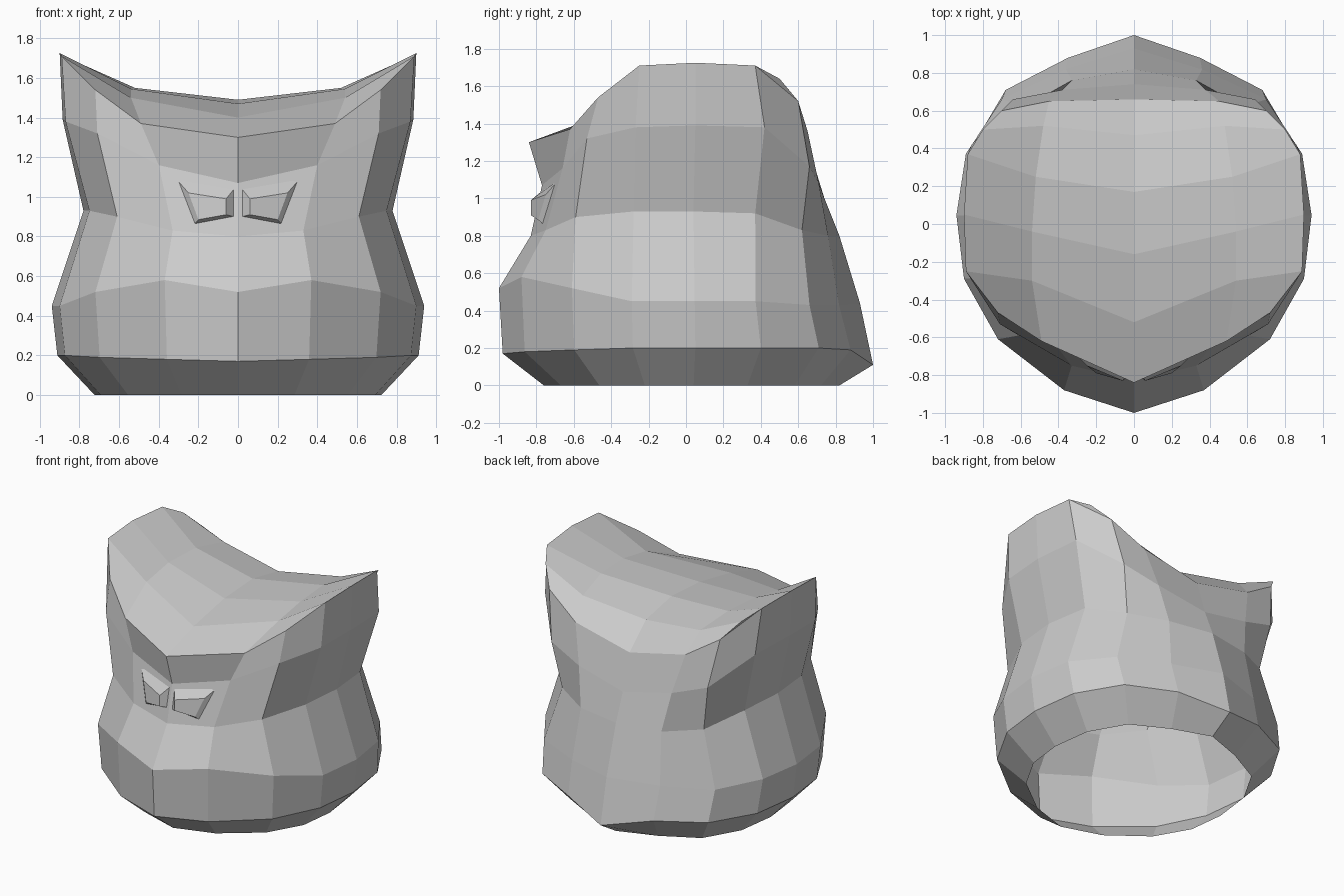
import bpy
import bmesh

if "Cube" in bpy.data.objects:
    bpy.data.objects.remove(bpy.data.objects["Cube"])


def make_mirrored(name, verts, faces):
    """Flat-shaded right half, mirrored across x = 0."""
    bm = bmesh.new()
    vs = [bm.verts.new(v) for v in verts]
    for f in faces:
        bm.faces.new([vs[i] for i in f])
    bmesh.ops.recalc_face_normals(bm, faces=bm.faces)
    mesh = bpy.data.meshes.new(name)
    bm.to_mesh(mesh)
    bm.free()
    ob = bpy.data.objects.new(name, mesh)
    bpy.context.collection.objects.link(ob)
    m = ob.modifiers.new("mirror", 'MIRROR')
    m.use_clip = True
    m.merge_threshold = 0.001
    return ob


# Widest plan outline, front centre to back centre (half of a 16-gon)
outline = [(0, -1), (.37, -.88), (.72, -.61), (.90, -.29), (.94, .05),
           (.89, .40), (.70, .71), (.36, .88), (0, 1)]
N = len(outline)


def base_ring(sx, front, back, zs):
    return [(x * sx, y * (front if y < 0 else back), z)
            for (x, y), z in zip(outline, zs)]


# Lower body: open foot, chamfer, belly
rings = [
    base_ring(.77, .76, .82, [0] * N),
    base_ring(.97, .98, 1.0, [.17, .18, .19, .20, .20, .20, .20, .19, .11]),
    base_ring(1.0, 1.0, .93, [.52, .58, .52, .45, .45, .45, .43, .43, .44]),
]
# Waist, cheeks, and rim (brow, ear ridge, nape)
rings += [
    [(0, -.83, .80), (.33, -.75, .83), (.61, -.59, .90), (.75, -.28, .93), (.78, .04, .93),
     (.74, .37, .92), (.58, .62, .83), (.33, .76, .80), (0, .82, .80)],
    [(0, -.77, 1.07), (.40, -.66, 1.16), (.71, -.53, 1.32), (.87, -.27, 1.38), (.885, .05, 1.39),
     (.86, .42, 1.38), (.64, .66, 1.17), (.38, .71, 1.08), (0, .74, 1.0)],
    [(0, -.84, 1.30), (.49, -.62, 1.37), (.72, -.47, 1.54), (.89, -.25, 1.71), (.90, .05, 1.725),
     (.88, .37, 1.71), (.70, .60, 1.52), (.45, .65, 1.36), (0, .66, 1.26)],
]
verts = [v for r in rings for v in r]
faces = []
top = len(rings) - 1
for r in range(top):
    for c in range(N - 1):
        faces.append([r * N + c, r * N + c + 1, (r + 1) * N + c + 1, (r + 1) * N + c])

# Saddle-shaped crown: rows of (centre, middle, ridge) from brow to nape
t = top * N
n = len(verts)
verts += [(0, -.52, 1.40), (.54, -.30, 1.50),
          (0, -.16, 1.47), (.54, -.04, 1.545),
          (0, .17, 1.49), (.52, .25, 1.55),
          (0, .47, 1.43), (.48, .52, 1.50), (.80, .50, 1.64)]
rows = [(t, t + 1, t + 2), (n, n + 1, t + 3), (n + 2, n + 3, t + 4),
        (n + 4, n + 5, t + 5), (n + 6, n + 7, n + 8), (t + 8, t + 7, t + 6)]
for a, b in zip(rows, rows[1:]):
    for i in range(2):
        faces.append([a[i], a[i + 1], b[i + 1], b[i]])
# Extra ridge point behind each ear
faces.append([t + 5, n + 8, t + 6])
make_mirrored("head_shell", verts, faces)

# Eyes: raised slanted blocks with bevelled sides
back = [(.32, -.68, 1.10), (.02, -.77, 1.04), (.02, -.80, .90), (.23, -.75, .85)]
face = [(.25, -.75, 1.02), (.06, -.83, .99), (.06, -.83, .91), (.20, -.79, .885)]
sides = [[i, (i + 1) % 4, 4 + (i + 1) % 4, 4 + i] for i in range(4)]
make_mirrored("eyes", back + face, [[0, 1, 2, 3], [4, 5, 6, 7]] + sides)
